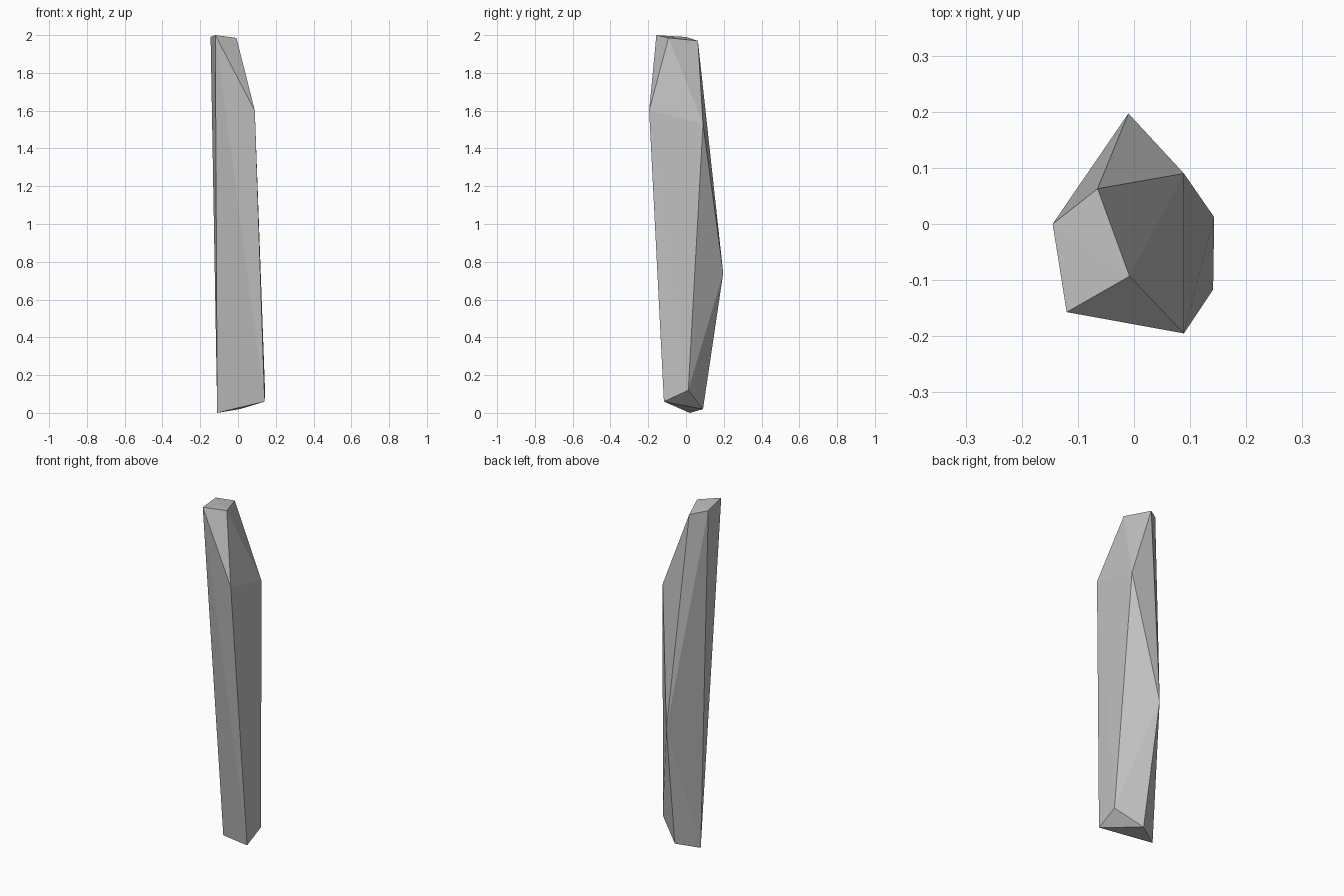
import bpy, bmesh

if "Cube" in bpy.data.objects:
    bpy.data.objects.remove(bpy.data.objects["Cube"])

# Corner points of the faceted stone shard
corners = [
    (-0.12, -0.157, 2.0), (-0.145, 0.0, 1.99), (-0.065, 0.063, 1.97), (-0.008, -0.093, 1.985),  # tip
    (0.089, -0.195, 1.60), (0.089, 0.09, 1.53),                                                # shoulder
    (-0.01, 0.197, 0.74),                                                                      # back bulge
    (0.141, -0.117, 0.06), (0.143, 0.012, 0.12), (0.01, 0.09, 0.02), (-0.11, 0.02, 0.0),       # foot
]

# Wrap the corners in a convex skin
bm = bmesh.new()
for c in corners:
    bm.verts.new(c)
bmesh.ops.convex_hull(bm, input=bm.verts[:])
bmesh.ops.recalc_face_normals(bm, faces=bm.faces[:])
mesh = bpy.data.meshes.new("stone_shard")
bm.to_mesh(mesh)
bm.free()
shard = bpy.data.objects.new("stone_shard", mesh)
bpy.context.collection.objects.link(shard)

# Plain grey stone
grey = bpy.data.materials.new("stone grey")
grey.diffuse_color = (0.52, 0.52, 0.52, 1)
grey.use_nodes = True
grey.node_tree.nodes["Principled BSDF"].inputs["Base Color"].default_value = grey.diffuse_color
mesh.materials.append(grey)
